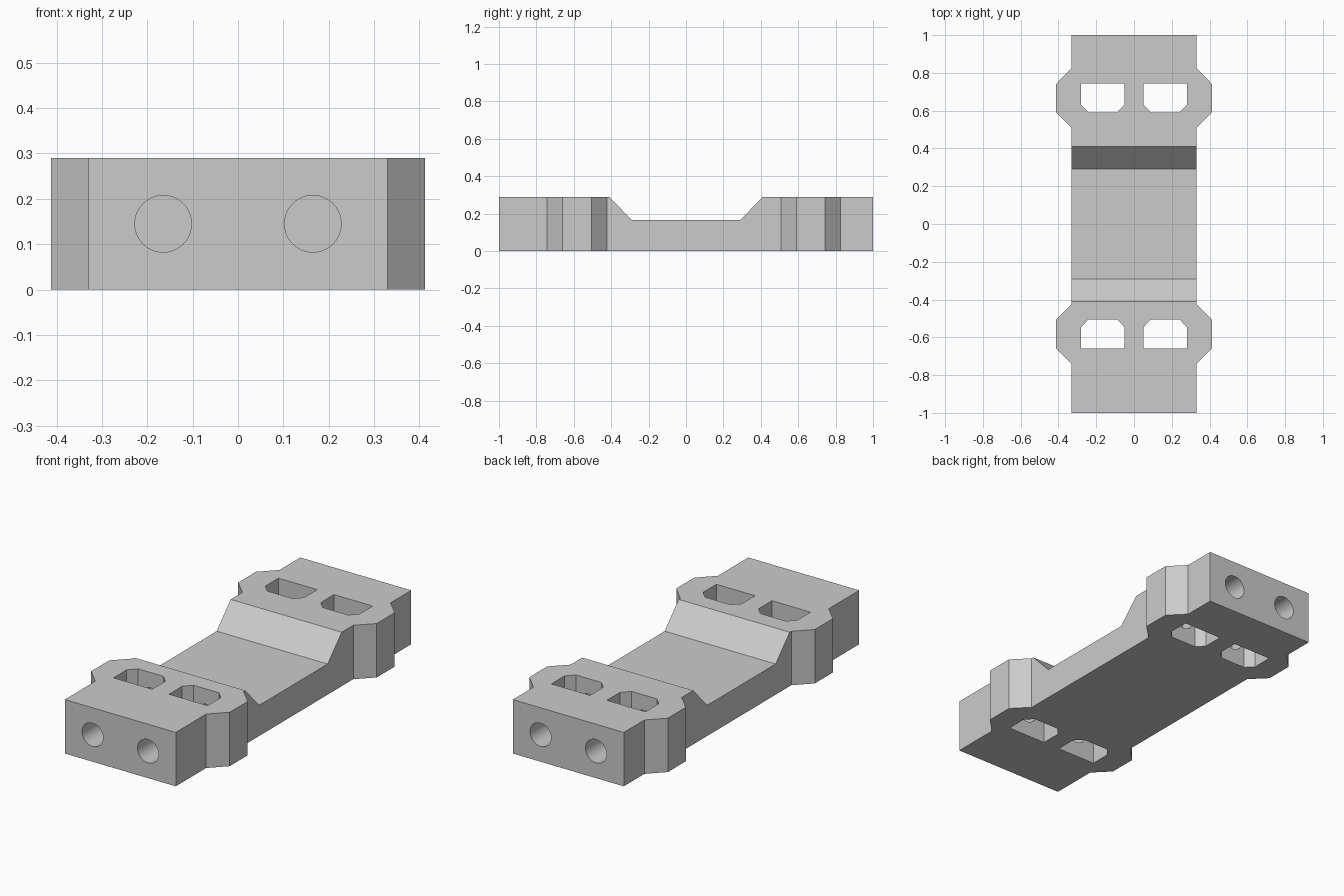
import bpy
import bmesh
import math
from mathutils import Matrix, Vector

cube = bpy.data.objects.get("Cube")
if cube:
    bpy.data.objects.remove(cube, do_unlink=True)

HEIGHT = 0.29
HALF_W = 0.33
EAR_W = 0.412
HOLE_X = 0.165

grey = bpy.data.materials.new("light_grey")
grey.use_nodes = True
grey.diffuse_color = (0.6, 0.6, 0.6, 1)
grey.node_tree.nodes["Principled BSDF"].inputs["Base Color"].default_value = (0.6, 0.6, 0.6, 1)


def make_object(name, bm):
    bmesh.ops.recalc_face_normals(bm, faces=bm.faces[:])
    mesh = bpy.data.meshes.new(name)
    bm.to_mesh(mesh)
    bm.free()
    mesh.materials.append(grey)
    obj = bpy.data.objects.new(name, mesh)
    bpy.context.collection.objects.link(obj)
    return obj


def prism(name, points, direction):
    """Extrude a closed outline of 3D points along a direction."""
    bm = bmesh.new()
    face = bm.faces.new([bm.verts.new(p) for p in points])
    ext = bmesh.ops.extrude_face_region(bm, geom=[face])
    moved = [v for v in ext["geom"] if isinstance(v, bmesh.types.BMVert)]
    bmesh.ops.translate(bm, verts=moved, vec=Vector(direction))
    return make_object(name, bm)


def bore(name, x, y0, y1):
    """Round cutter lying along y."""
    bm = bmesh.new()
    place = Matrix.Translation((x, (y0 + y1) / 2, HEIGHT / 2)) @ Matrix.Rotation(math.pi / 2, 4, "X")
    bmesh.ops.create_cone(bm, cap_ends=True, segments=48, radius1=0.0625,
                          radius2=0.0625, depth=abs(y1 - y0), matrix=place)
    return make_object(name, bm)


# Body: plan outline with two bevelled ears on each side
ears = [(-0.742, -0.659, -0.506, -0.423), (0.508, 0.59, 0.742, 0.825)]
side = [(HALF_W, -1)]
for a, b, c, d in ears:
    side += [(HALF_W, a), (EAR_W, b), (EAR_W, c), (HALF_W, d)]
side.append((HALF_W, 1))
outline = side + [(-x, y) for x, y in reversed(side)]
body = prism("bracket_body", [(x, y, 0) for x, y in outline], (0, 0, HEIGHT))

# Sloped recess across the middle; its sides carry on above the top
slope = 0.12 / 0.125
top_y = 0.41 + 0.1 * slope
recess = [(-0.5, -top_y, HEIGHT + 0.1), (-0.5, -0.29, 0.165),
          (-0.5, 0.29, 0.165), (-0.5, top_y, HEIGHT + 0.1)]
cutters = [prism("recess_cutter", recess, (1, 0, 0))]

# Nut pockets with clipped inner corners, and screw holes from each end
for end, flat, inner in ((-1, -0.658, -0.505), (1, 0.744, 0.591)):
    clip = inner + end * 0.041
    for sx in (-1, 1):
        cx = sx * HOLE_X
        shape = [(-0.115, flat), (0.115, flat), (0.115, clip),
                 (0.076, inner), (-0.076, inner), (-0.115, clip)]
        cutters.append(prism("pocket_cutter", [(cx + x, y, -0.1) for x, y in shape],
                             (0, 0, HEIGHT + 0.2)))
        cutters.append(bore("hole_cutter", cx, end * 1.1, inner - end * 0.08))

for cutter in cutters:
    cutter.hide_render = True
    mod = body.modifiers.new(cutter.name, "BOOLEAN")
    mod.operation = "DIFFERENCE"
    mod.solver = "EXACT"
    mod.object = cutter

# Bake the cuts and drop the cutters
graph = bpy.context.evaluated_depsgraph_get()
cut_mesh = bpy.data.meshes.new_from_object(body.evaluated_get(graph))
body.modifiers.clear()
body.data = cut_mesh
for cutter in cutters:
    bpy.data.objects.remove(cutter, do_unlink=True)

# Smooth hole walls, crisp edges elsewhere
bpy.ops.object.select_all(action="DESELECT")
body.select_set(True)
bpy.context.view_layer.objects.active = body
bpy.ops.object.shade_smooth_by_angle(angle=math.radians(30))
